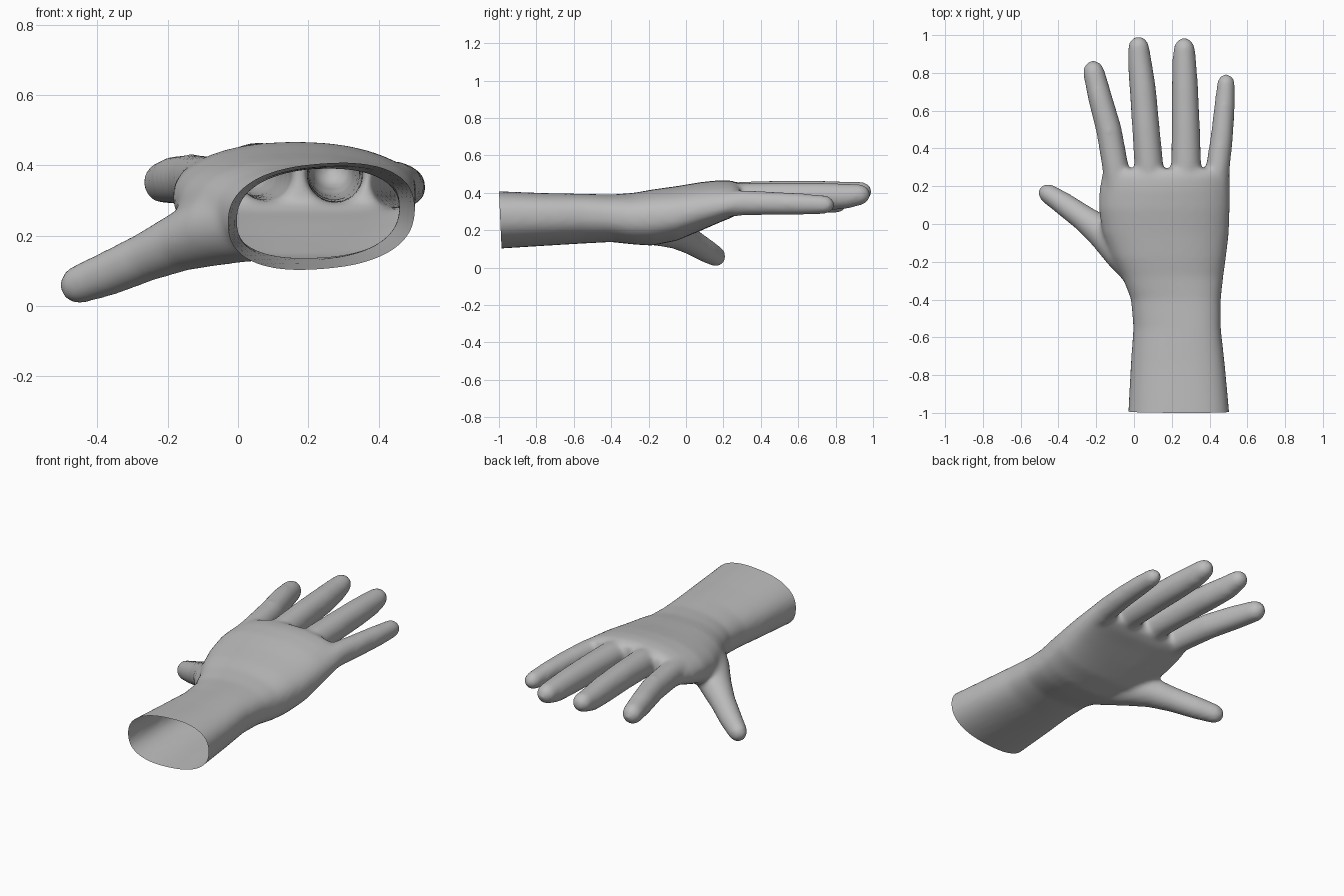
import bpy, bmesh, math
from mathutils import Vector

SIDES = 32


def loft(name, sections, power=2.0, dome=False):
    """Skin of rings; section = x, y, z, half width, half thickness, arch, tilt."""
    secs = [list(s) + [0] * (7 - len(s)) for s in sections]
    pts = [Vector(s[:3]) for s in secs]
    rings = []
    for i, s in enumerate(secs):
        if dome:
            tan = (pts[min(i + 1, len(pts) - 1)] - pts[max(i - 1, 0)]).normalized()
        else:
            tan = Vector((0, 1, 0))
        rings.append((pts[i], tan, *s[3:]))
    if dome:  # rounded fingertip beyond the last section
        p, tan, a, b = rings[-1][:4]
        for k in range(1, 7):
            t = k / 6.3 * math.pi / 2
            rings.append((p + tan * a * 1.15 * math.sin(t), tan,
                          a * math.cos(t), b * math.cos(t), 0, 0))
    bm = bmesh.new()
    loops = []
    for p, tan, a, b, arch, tilt in rings:
        side = tan.cross(Vector((0, 0, 1))).normalized()
        up = side.cross(tan)
        loop = []
        for k in range(SIDES):
            t = 2 * math.pi * k / SIDES
            c, s = math.cos(t), math.sin(t)
            u = math.copysign(abs(c) ** (2 / power), c)
            v = math.copysign(abs(s) ** (2 / power), s)
            loop.append(bm.verts.new(p + side * a * u + up * (b * v - arch * u * u + tilt * u)))
        loops.append(loop)
    for l0, l1 in zip(loops, loops[1:]):
        for k in range(SIDES):
            n = (k + 1) % SIDES
            bm.faces.new((l0[k], l0[n], l1[n], l1[k]))
    bm.faces.new(loops[0])
    bm.faces.new(loops[-1])
    bmesh.ops.recalc_face_normals(bm, faces=bm.faces)
    me = bpy.data.meshes.new(name)
    bm.to_mesh(me)
    bm.free()
    ob = bpy.data.objects.new(name, me)
    bpy.context.collection.objects.link(ob)
    return ob


# Forearm, wrist and palm
parts = [loft("hand", [
    (0.237, -1.06, 0.255, 0.272, 0.152, 0, 0.02),
    (0.237, -1.00, 0.255, 0.268, 0.151, 0, 0.02),
    (0.232, -0.75, 0.258, 0.250, 0.138, 0, 0.02),
    (0.228, -0.55, 0.262, 0.232, 0.130, 0, 0.02),
    (0.222, -0.40, 0.264, 0.238, 0.126, 0, 0.01),
    (0.205, -0.28, 0.262, 0.268, 0.138, 0, 0),
    (0.185, -0.18, 0.268, 0.302, 0.150, 0, 0),
    (0.168, -0.05, 0.290, 0.335, 0.146, 0.01, 0),
    (0.160, 0.08, 0.328, 0.347, 0.130, 0.02, 0),
    (0.162, 0.18, 0.355, 0.346, 0.113, 0.03, 0),
    (0.168, 0.25, 0.368, 0.340, 0.098, 0.03, 0),
    (0.170, 0.29, 0.372, 0.325, 0.075, 0.03, 0)], power=2.4)]

# Fingers and thumb
digits = {
    "index_finger": [(-0.08, 0.10, 0.335, 0.075, 0.075), (-0.098, 0.30, 0.355, 0.070, 0.074),
                     (-0.133, 0.50, 0.360, 0.068, 0.073), (-0.180, 0.67, 0.358, 0.064, 0.069),
                     (-0.212, 0.80, 0.352, 0.058, 0.060)],
    "middle_finger": [(0.085, 0.10, 0.360, 0.08, 0.08), (0.078, 0.32, 0.380, 0.077, 0.081),
                      (0.062, 0.52, 0.388, 0.073, 0.079), (0.046, 0.72, 0.390, 0.070, 0.076),
                      (0.030, 0.86, 0.393, 0.064, 0.068), (0.025, 0.93, 0.404, 0.057, 0.056)],
    "ring_finger": [(0.265, 0.10, 0.355, 0.08, 0.08), (0.276, 0.32, 0.374, 0.080, 0.080),
                    (0.274, 0.52, 0.378, 0.075, 0.078), (0.270, 0.72, 0.380, 0.070, 0.075),
                    (0.266, 0.86, 0.382, 0.064, 0.068), (0.266, 0.92, 0.389, 0.058, 0.058)],
    "little_finger": [(0.425, 0.10, 0.330, 0.07, 0.07), (0.444, 0.30, 0.346, 0.064, 0.068),
                      (0.465, 0.46, 0.344, 0.060, 0.063), (0.479, 0.62, 0.340, 0.055, 0.058),
                      (0.487, 0.74, 0.337, 0.048, 0.050)],
    "thumb": [(0.06, -0.26, 0.240, 0.11, 0.11), (-0.06, -0.14, 0.220, 0.108, 0.105),
              (-0.165, -0.045, 0.182, 0.088, 0.084), (-0.265, 0.03, 0.138, 0.070, 0.070),
              (-0.37, 0.105, 0.092, 0.062, 0.064), (-0.450, 0.158, 0.062, 0.053, 0.056)],
}
parts += [loft(name, secs, dome=True) for name, secs in digits.items()]

# Fuse everything into one smooth skin
for ob in parts:
    ob.select_set(True)
hand = parts[0]
bpy.context.view_layer.objects.active = hand
bpy.ops.object.join()
fuse = hand.modifiers.new("fuse", 'REMESH')
fuse.mode = 'VOXEL'
fuse.voxel_size = 0.012
blend = hand.modifiers.new("blend", 'SMOOTH')
blend.factor = 0.5
blend.iterations = 18
for m in ("fuse", "blend"):
    bpy.ops.object.modifier_apply(modifier=m)

# Cut the forearm open
bm = bmesh.new()
bm.from_mesh(hand.data)
bmesh.ops.bisect_plane(bm, geom=bm.verts[:] + bm.edges[:] + bm.faces[:],
                       plane_co=(0, -0.993, 0.255), plane_no=(0, -1, -0.045),
                       clear_outer=True)
bm.to_mesh(hand.data)
bm.free()

# Plain grey skin
mat = bpy.data.materials.new("grey")
mat.diffuse_color = (0.5, 0.5, 0.5, 1)
hand.data.materials.clear()
hand.data.materials.append(mat)
for poly in hand.data.polygons:
    poly.material_index = 0
    poly.use_smooth = True
